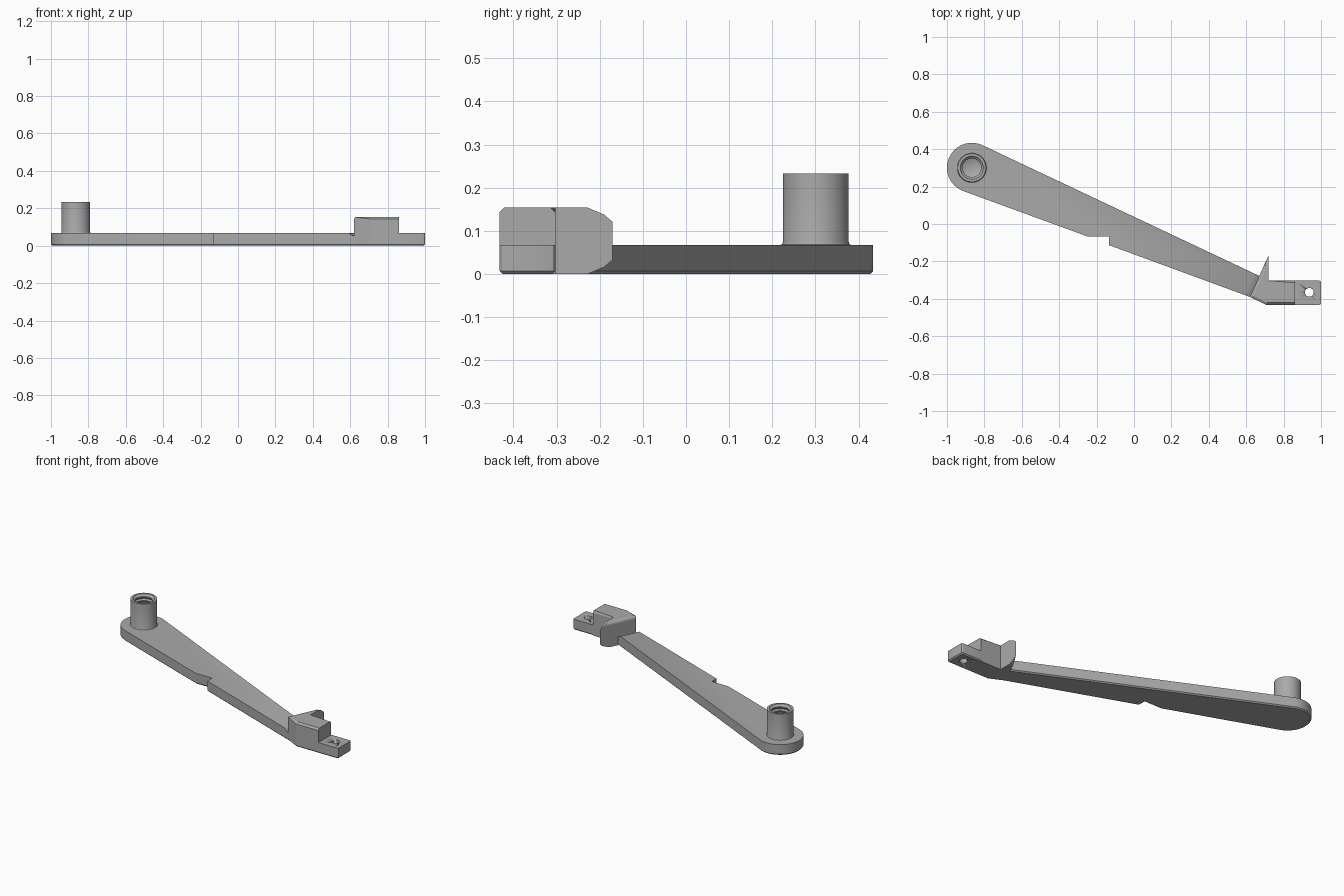
import bpy, bmesh, math
from mathutils import Vector

if "Cube" in bpy.data.objects:
    bpy.data.objects.remove(bpy.data.objects["Cube"])

grey = bpy.data.materials.new("plain grey")
grey.use_nodes = True
grey.diffuse_color = (0.4, 0.4, 0.4, 1)
grey.node_tree.nodes["Principled BSDF"].inputs["Base Color"].default_value = (0.4, 0.4, 0.4, 1)

THICK = 0.067
BLOCK_TOP = 0.154
FRONT, BACK = -0.432, -0.303
BOSS = Vector((-0.867, 0.301, 0))
FIN_FOOT, FIN_TIP = Vector((0.62, -0.39, 0)), Vector((0.718, -0.17, 0))
fin_dir = (FIN_TIP - FIN_FOOT).normalized()
fin_normal = Vector((-fin_dir.y, fin_dir.x, 0))      # points towards the arm


def finish(name, bm, smooth=True):
    bmesh.ops.recalc_face_normals(bm, faces=bm.faces)
    mesh = bpy.data.meshes.new(name)
    bm.to_mesh(mesh)
    bm.free()
    mesh.materials.append(grey)
    ob = bpy.data.objects.new(name, mesh)
    bpy.context.collection.objects.link(ob)
    bpy.ops.object.select_all(action="DESELECT")
    ob.select_set(True)
    bpy.context.view_layer.objects.active = ob
    if smooth:
        bpy.ops.object.shade_smooth_by_angle(angle=math.radians(30))
    return ob


def prism(points, offset):
    """Outline extruded along an axis offset."""
    bm = bmesh.new()
    face = bm.faces.new([bm.verts.new(p) for p in points])
    ext = bmesh.ops.extrude_face_region(bm, geom=[face])["geom"]
    bmesh.ops.translate(bm, vec=offset, verts=[v for v in ext if isinstance(v, bmesh.types.BMVert)])
    bmesh.ops.recalc_face_normals(bm, faces=bm.faces)
    return bm


def bevel(bm, rule, width, segments=1):
    edges = [e for e in bm.edges if rule(*(v.co for v in e.verts))]
    bmesh.ops.bevel(bm, geom=edges, offset=width, segments=segments, profile=0.5, affect="EDGES")


def boolean(ob, cutter, operation):
    cutter.hide_render = True
    mod = ob.modifiers.new("cut", "BOOLEAN")
    mod.object, mod.operation, mod.solver = cutter, operation, "EXACT"
    bpy.context.view_layer.objects.active = ob
    bpy.ops.object.modifier_apply(modifier=mod.name)
    bpy.data.objects.remove(cutter)


def on_fin_line(p):
    return abs((p - FIN_FOOT).dot(fin_normal)) < 0.002


def flat_at(z):
    return lambda a, b: abs(a.z - z) < 1e-4 and abs(b.z - z) < 1e-4


# Tapered arm: round end, stepped lower edge, slanted end against the block
start, end, steps = math.radians(64.7), math.radians(249.5), 32
outline = []
for i in range(steps + 1):
    a = start + (end - start) * i / steps
    outline.append(BOSS + 0.133 * Vector((math.cos(a), math.sin(a), 0)))
outline += [Vector(p + (0,)) for p in [(-0.25, -0.066), (-0.134, -0.066), (-0.134, -0.113)]]
outline += [FIN_FOOT, FIN_FOOT + fin_dir * 0.123]
bm = prism(outline, (0, 0, THICK))
bevel(bm, lambda a, b: flat_at(0)(a, b) and not (on_fin_line(a) and on_fin_line(b)), 0.007)
bmesh.ops.bisect_plane(bm, geom=bm.verts[:] + bm.edges[:] + bm.faces[:],
                       plane_co=FIN_FOOT + fin_normal * 0.03, plane_no=fin_normal)
for v in bm.verts:
    if on_fin_line(v.co) and v.co.z > THICK - 0.001:
        v.co.z = 0.05
finish("arm", bm)

# Raised block with a wedge-shaped fin
bm = prism([FIN_FOOT, (0.706, FRONT, 0), (0.862, FRONT, 0), (0.862, BACK, 0),
            (FIN_TIP.x, BACK, 0), FIN_TIP], (0, 0, BLOCK_TOP))
top, bottom = flat_at(BLOCK_TOP), flat_at(0)
bevel(bm, lambda a, b: bottom(a, b) and (a + b).y / 2 < -0.4 and abs(a.x - b.x) > 0.01, 0.007)
bevel(bm, lambda a, b: top(a, b) and on_fin_line(a) and on_fin_line(b), 0.016, 3)
bevel(bm, lambda a, b: top(a, b) and abs(a.x - b.x) > 0.05 and
      (a.y + b.y < -0.8 or abs(a.y - b.y) < 0.02), 0.011)
block = finish("fin_block", bm, False)
# Side profile that trims the fin tip
tip = [(-0.5, -0.1), (-0.25, -0.1), (-0.25, -0.005), (-0.228, 0), (-0.19, 0.016), (-0.169, 0.034),
       (-0.169, 0.12), (-0.19, 0.138), (-0.228, 0.154), (-0.25, 0.16), (-0.5, 0.16)]
trim = finish("fin_trim", prism([(0.5, y, z) for y, z in tip], (0.5, 0, 0)), False)
boolean(block, trim, "INTERSECT")

# Low mounting tab with a through hole
bm = prism([(0.862, FRONT, 0), (1, FRONT, 0), (1, BACK, 0), (0.862, BACK, 0)], (0, 0, THICK))
bevel(bm, lambda a, b: abs(a.z - b.z) > 0.01 and a.x > 0.99, 0.01, 3)
bevel(bm, lambda a, b: bottom(a, b) and max(a.x, b.x) > 0.9, 0.007)
tab = finish("mounting_tab", bm)
bm = bmesh.new()
bmesh.ops.create_cone(bm, cap_ends=True, segments=32, radius1=0.023, radius2=0.023, depth=0.4)
bmesh.ops.translate(bm, vec=(0.937, -0.365, 0), verts=bm.verts)
boolean(tab, finish("hole_cutter", bm), "DIFFERENCE")

# Hollow post: flared foot, countersunk mouth, grooved bore, conical floor
profile = [(0.083, THICK), (0.078, 0.069), (0.076, 0.075), (0.076, 0.233), (0.062, 0.233), (0.05, 0.221)]
for i in range(5):
    z = 0.215 - i * 0.024
    profile += [(0.05, z), (0.058, z - 0.008), (0.058, z - 0.011), (0.05, z - 0.019)]
profile += [(0.05, 0.09), (0, THICK + 0.003)]
bm = bmesh.new()
verts = [bm.verts.new(BOSS + Vector((r, 0, z))) for r, z in profile]
edges = [bm.edges.new(pair) for pair in zip(verts, verts[1:])]
bmesh.ops.spin(bm, geom=verts + edges, cent=BOSS, axis=(0, 0, 1), angle=math.tau, steps=48)
bmesh.ops.remove_doubles(bm, verts=bm.verts, dist=1e-5)
finish("threaded_post", bm)
